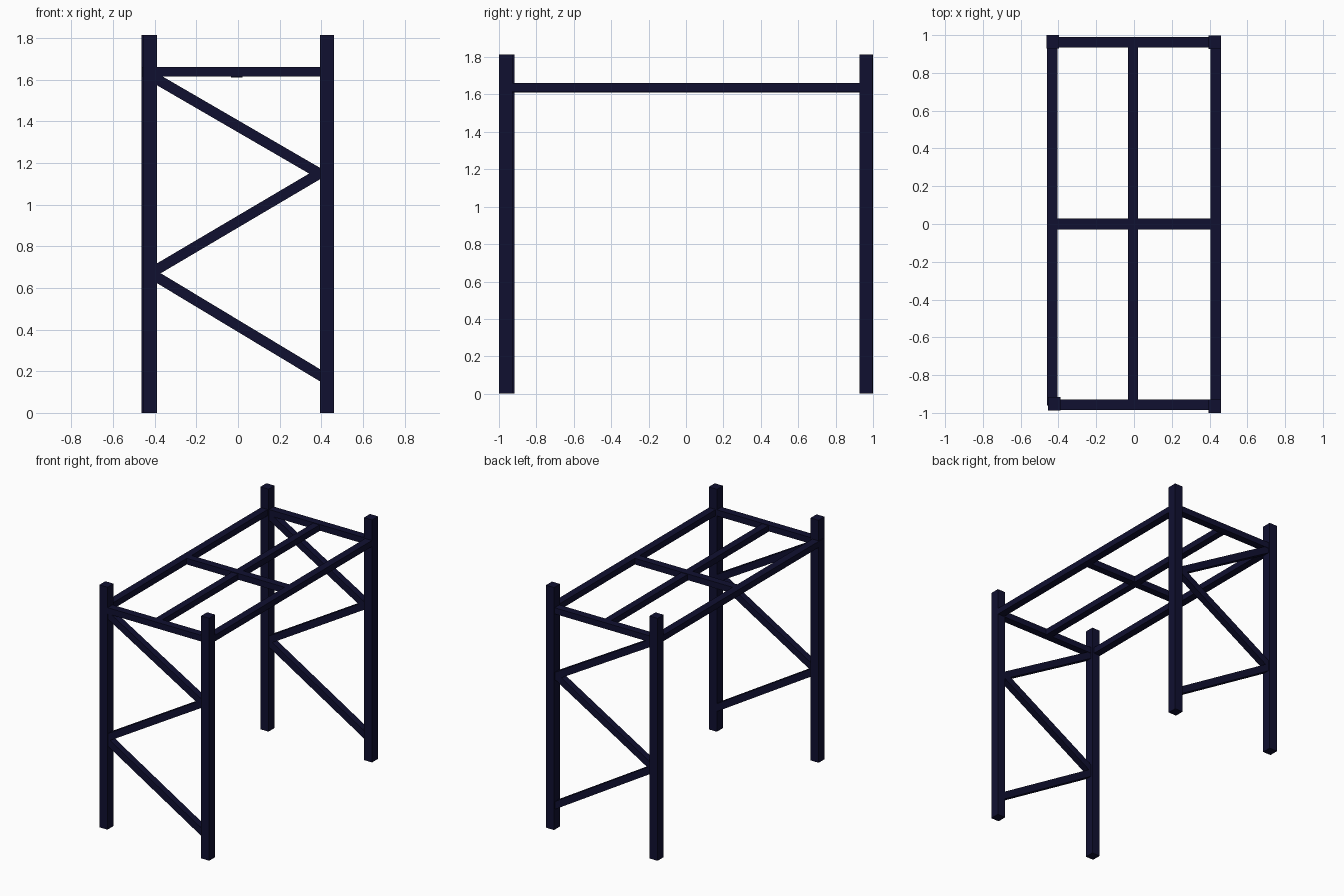
import bpy
from mathutils import Vector, Matrix

if "Cube" in bpy.data.objects:
    bpy.data.objects.remove(bpy.data.objects["Cube"])

mat = bpy.data.materials.new("dark_navy_paint")
mat.diffuse_color = (0.005, 0.005, 0.03, 1)
mat.use_nodes = True
mat.node_tree.nodes["Principled BSDF"].inputs["Base Color"].default_value = mat.diffuse_color


def beam(name, a, b, side, height):
    """Square bar from a to b; side = horizontal thickness, height = the other one."""
    a, b = Vector(a), Vector(b)
    d = (b - a).normalized()
    ref = Vector((0, 1, 0)) if abs(d.y) < 0.9 else Vector((1, 0, 0))
    n = d.cross(ref).normalized()
    rot = Matrix((d, ref, n)).transposed().to_4x4()
    bpy.ops.mesh.primitive_cube_add(size=1)
    o = bpy.context.object
    o.name = name
    o.data.transform(Matrix.Translation((a + b) / 2) @ rot
                     @ Matrix.Diagonal(((b - a).length, side, height, 1)))
    o.data.materials.append(mat)
    return o


# Corner posts (slightly uneven spacing, as welded)
posts = {"front_left": (-0.423, -0.952), "front_right": (0.428, -0.964),
         "back_left": (-0.431, 0.964), "back_right": (0.428, 0.962)}
for name, (x, y) in posts.items():
    beam(name + "_post", (x, y, 0), (x, y, 1.815), 0.071, 0.067)

# Long side rails
for name, x in (("left", -0.433), ("right", 0.432)):
    beam(name + "_side_rail", (x, -0.962, 1.638), (x, 0.962, 1.638), 0.056, 0.046)

# End rails and zigzag bracing, the same at both ends
zigzag = [((-0.405, 1.612), (0.405, 1.142)),
          ((0.405, 1.158), (-0.405, 0.68)),
          ((-0.405, 0.662), (0.405, 0.174))]
for end, y in (("front", -0.957), ("back", 0.962)):
    beam(end + "_end_rail", (-0.41, y, 1.638), (0.41, y, 1.638), 0.056, 0.046)
    for i, ((x0, z0), (x1, z1)) in enumerate(zigzag):
        beam(f"{end}_brace_{i + 1}", (x0, y, z0), (x1, y, z1), 0.05, 0.05)

# Middle rails of the top frame
beam("middle_cross_rail", (-0.41, 0, 1.638), (0.41, 0, 1.638), 0.056, 0.046)
beam("middle_long_rail", (-0.006, -0.94, 1.634), (-0.006, 0.94, 1.634), 0.053, 0.046)
